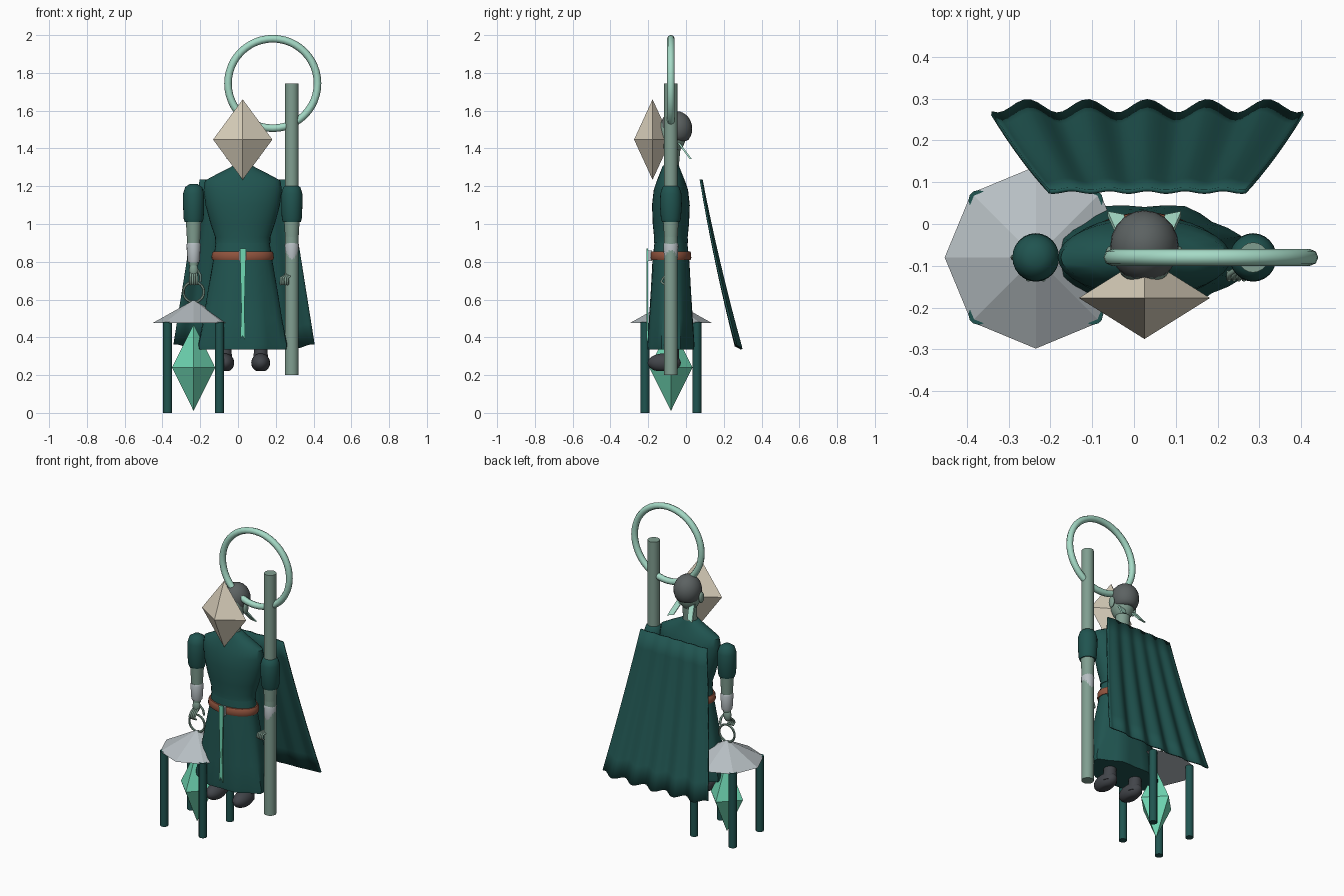
import bpy, bmesh, math
from mathutils import Vector

if "Cube" in bpy.data.objects:
    bpy.data.objects.remove(bpy.data.objects["Cube"])

CX, CY = 0.025, -0.08      # body axis
ARM = 0.26                 # arm offset from the body axis
LX = CX - ARM              # lantern axis


def material(name, rgb):
    lin = [(c / 255 / 12.92) if c < 10 else ((c / 255 + 0.055) / 1.055) ** 2.4 for c in rgb]
    m = bpy.data.materials.new(name)
    m.use_nodes = True
    m.diffuse_color = (*lin, 1)
    m.node_tree.nodes["Principled BSDF"].inputs["Base Color"].default_value = (*lin, 1)
    return m


cloth = material("dark green cloth", (32, 84, 80))
pale = material("pale green", (165, 218, 198))
sage = material("sage", (128, 158, 144))
ivory = material("ivory", (218, 208, 188))
silver = material("silver", (182, 190, 194))
crystal = material("mint crystal", (112, 216, 180))
leather = material("brown leather", (146, 84, 62))
charcoal = material("charcoal", (66, 69, 74))
hair = material("grey hair", (92, 98, 98))


def finish(name, bm, mat, smooth=True):
    bmesh.ops.recalc_face_normals(bm, faces=bm.faces)
    me = bpy.data.meshes.new(name)
    bm.to_mesh(me)
    bm.free()
    ob = bpy.data.objects.new(name, me)
    bpy.context.collection.objects.link(ob)
    me.materials.append(mat)
    if smooth:
        bpy.ops.object.select_all(action='DESELECT')
        ob.select_set(True)
        bpy.context.view_layer.objects.active = ob
        bpy.ops.object.shade_smooth_by_angle(angle=math.radians(40))
    return ob


def loft(name, rings, mat, x=CX, y=CY, segs=24, smooth=True, shape=None):
    """Skin stacked ellipses given as (z, half width, half depth, y shift)."""
    bm = bmesh.new()
    loops = []
    for z, rx, ry, dy in rings:
        loop = []
        for i in range(segs):
            a = math.tau * i / segs
            k = shape(a, z) if shape else 1
            loop.append(bm.verts.new((x + rx * k * math.cos(a), y + dy + ry * k * math.sin(a), z)))
        loops.append(loop)
    for lo, hi in zip(loops, loops[1:]):
        for i in range(segs):
            j = (i + 1) % segs
            bm.faces.new((lo[i], lo[j], hi[j], hi[i]))
    bm.faces.new(loops[0])
    bm.faces.new(loops[-1])
    return finish(name, bm, mat, smooth)


def cone(name, x, y, z0, z1, r0, r1, mat, segs=16, smooth=True):
    bm = bmesh.new()
    bmesh.ops.create_cone(bm, cap_ends=True, segments=segs, radius1=r0, radius2=r1, depth=z1 - z0)
    bmesh.ops.translate(bm, verts=bm.verts, vec=(x, y, (z0 + z1) / 2))
    return finish(name, bm, mat, smooth)


def diamond(name, centre, half, mat):
    bm = bmesh.new()
    c = Vector(centre)
    ring = [bm.verts.new(c + Vector((math.cos(a) * half[0], math.sin(a) * half[1], 0)))
            for a in (math.pi / 2 * i for i in range(4))]
    for s in (-1, 1):
        tip = bm.verts.new(c + Vector((0, 0, s * half[2])))
        for i in range(4):
            bm.faces.new((ring[i], ring[(i + 1) % 4], tip))
    return finish(name, bm, mat, False)


def ball(name, centre, half, mat, floor=None):
    bm = bmesh.new()
    bmesh.ops.create_uvsphere(bm, u_segments=20, v_segments=14, radius=1)
    for v in bm.verts:
        v.co = Vector([c + h * p for c, h, p in zip(centre, half, v.co)])
        if floor is not None:
            v.co.z = max(v.co.z, floor)
    return finish(name, bm, mat)


def torus(name, centre, major, minor, mat, segs=48, sides=8):
    bpy.ops.mesh.primitive_torus_add(location=centre, rotation=(math.pi / 2, 0, 0), major_radius=major,
                                     minor_radius=minor, major_segments=segs, minor_segments=sides)
    ob = bpy.context.object
    ob.name = name
    ob.data.materials.append(mat)
    bpy.ops.object.shade_smooth_by_angle(angle=math.radians(50))


def tube(name, pts, radius, mat):
    cu = bpy.data.curves.new(name, 'CURVE')
    cu.dimensions = '3D'
    cu.bevel_depth, cu.bevel_resolution, cu.use_fill_caps = radius, 2, True
    sp = cu.splines.new('POLY')
    sp.points.add(len(pts) - 1)
    for p, co in zip(sp.points, pts):
        p.co = (*co, 1)
    cu.materials.append(mat)
    bpy.context.collection.objects.link(bpy.data.objects.new(name, cu))


def plate(name, outline, y, depth, mat):
    """Extrude an outline of (x, z) points backwards from y."""
    bm = bmesh.new()
    face = bm.faces.new([bm.verts.new((x, y, z)) for x, z in outline])
    ext = bmesh.ops.extrude_face_region(bm, geom=[face])["geom"]
    bmesh.ops.translate(bm, verts=[g for g in ext if isinstance(g, bmesh.types.BMVert)], vec=(0, depth, 0))
    return finish(name, bm, mat, False)


# Robe: flared skirt with soft folds, then tunic
def folds(a, z):
    return 1 + 0.05 * max(0, (0.8 - z) / 0.45) * math.cos(8 * a + math.pi)


loft("skirt", [(0.335, .235, .125, 0), (.36, .24, .127, 0), (.5, .212, .118, 0), (.65, .187, .108, 0),
               (.8, .158, .098, 0), (.92, .14, .085, 0)], cloth, segs=32, shape=folds)
loft("tunic", [(.90, .147, .09, 0), (.93, .146, .089, 0), (1.0, .17, .096, 0), (1.1, .197, .1, 0),
               (1.18, .207, .091, 0), (1.23, .2, .074, 0), (1.265, .135, .06, 0), (1.295, .075, .048, 0),
               (1.31, .05, .042, 0)], cloth, segs=32)
loft("belt", [(.81, .16, .104, 0), (.82, .165, .108, 0), (.845, .163, .107, 0), (.855, .156, .102, 0)],
     leather, segs=32)
plate("buckle", [(CX - .02, .805), (CX + .02, .805), (CX + .02, .86), (CX - .02, .86)], -.2, .02, silver)
plate("sash", [(.012, .385), (.024, .41), (.038, .38), (.034, .55), (.042, .87), (.01, .87), (.018, .55)],
      -.21, .008, crystal)

# Head with hair at the top and back
loft("neck", [(1.28, .045, .04, 0), (1.34, .042, .04, 0.005), (1.44, .045, .045, 0.01)], sage)
ball("face", (CX, -.075, 1.475), (.07, .075, .105), sage)
ball("hair_cap", (CX, -.053, 1.505), (.082, .086, .093), hair, 1.44)
diamond("face_crystal", (CX, -.177, 1.447), (.157, .098, .213), ivory)

for s, side in ((-1, "right"), (1, "left")):
    x = CX + s * ARM
    # Ear and flared collar lock
    ball(side + "_ear", (CX + s * .082, -.075, 1.465), (.012, .022, .036), sage)
    lock = plate(side + "_collar", [(CX + s * .03, 1.41), (CX + s * .06, 1.43), (CX + s * .088, 1.345),
                                    (CX + s * .05, 1.355)], 0, .012, pale)
    for v in lock.data.vertices:
        v.co.y += -.045 + (1.43 - v.co.z) * .75
    # Sleeve, forearm, bracer, hand
    loft(side + "_sleeve", [(1.01, .047, .047, 0), (1.03, .053, .053, 0), (1.1, .056, .058, 0), (1.16, .056, .056, 0),
                            (1.195, .045, .045, 0), (1.212, .02, .02, 0)], cloth, x=x)
    loft(side + "_forearm", [(.78, .024, .024, 0), (.9, .034, .034, 0), (1.03, .042, .042, 0)], sage, x=x)
    loft(side + "_bracer", [(.795, .03, .032, 0), (.81, .033, .036, 0), (.89, .038, .04, 0), (.9, .034, .036, 0)],
         silver, x=x, segs=16)
    ball(side + "_palm", (x, CY - .005, .755), (.024, .02, .04), sage)
    for i in range(4):
        fx = x - s * (.04 if s > 0 else 0) + (i - 1.5) * .012
        tube(f"{side}_finger_{i}", [(x + (i - 1.5) * .01, CY - .01, .74), (fx, CY - .04, .715),
                                    (fx, CY - .052, .695), (fx, CY - .035, .68)], .006, sage)
    tube(side + "_thumb", [(x - s * .015, CY, .765), (x - s * .036, CY + .01, .73), (x - s * .036, CY + .02, .695)],
         .007, sage)
    # Boot
    bx = CX + s * .095
    ball(side + "_boot", (bx, -.115, .265), (.05, .088, .05), charcoal, .222)
    loft(side + "_boot_shaft", [(.25, .045, .045, 0), (.32, .036, .038, .005), (.45, .04, .04, .01)], charcoal, x=bx)

# Cape: a leaning grid that widens and ripples towards the hem
bm = bmesh.new()
COLS, ROWS = 48, 8
grid = []
for r in range(ROWS + 1):
    t = r / ROWS
    row = []
    for c in range(COLS + 1):
        u = 2 * c / COLS - 1
        wave = math.cos(u * 2.6 * math.tau)
        row.append(bm.verts.new((.032 + u * (.235 + .138 * t), .08 + .16 * t + .038 * t * t + wave * (.003 + .013 * t),
                                 1.235 - .89 * t + t * (.012 * u * u - .008 * wave))))
    grid.append(row)
for a, b in zip(grid, grid[1:]):
    for i in range(COLS):
        bm.faces.new((a[i], a[i + 1], b[i + 1], b[i]))
cape = finish("cape", bm, cloth)
solid = cape.modifiers.new("thickness", 'SOLIDIFY')
solid.thickness, solid.offset = .01, 0

# Staff and halo ring
cone("staff", CX + ARM, CY, .2, 1.743, .036, .036, sage, 20)
torus("halo_ring", (.184, CY, 1.744), .237, .02, pale)

# Lantern: roof, posts, hanging crystal and carrying ring
cone("lantern_roof", LX, CY, .475, .595, .218, .004, silver, 8, False).data.update()
for i in range(4):
    a = math.pi / 4 + i * math.pi / 2
    cone(f"lantern_post_{i}", LX + .194 * math.cos(a), CY + .194 * math.sin(a), 0, .48, .024, .024, cloth, 12)
diamond("lantern_crystal", (LX, CY, .24), (.114, .114, .23), crystal)
torus("lantern_ring", (LX, CY, .64), .054, .007, sage, 32, 6)
